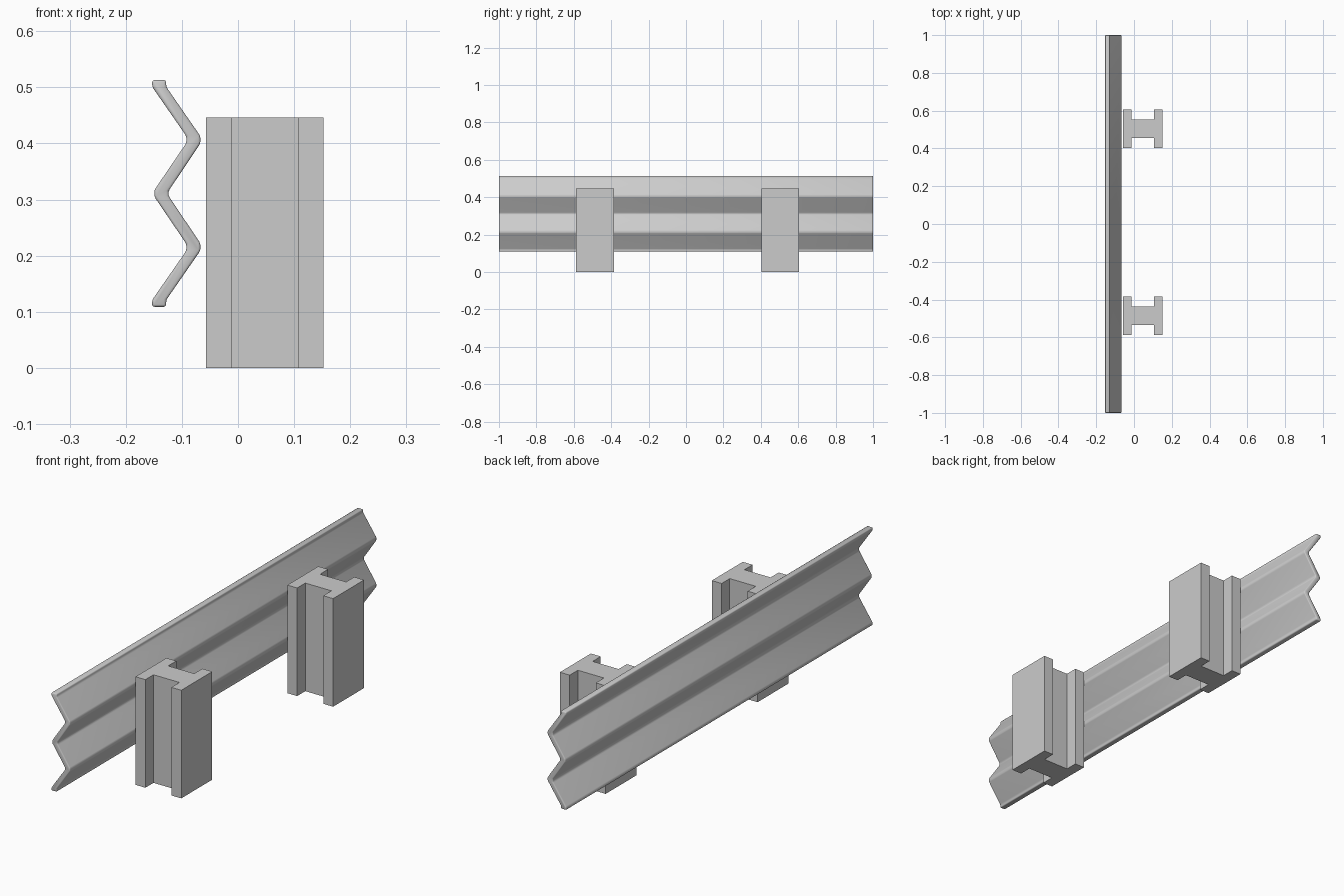
import bpy
import bmesh
import math

cube = bpy.data.objects.get("Cube")
if cube:
    bpy.data.objects.remove(cube, do_unlink=True)

# Galvanised grey used on every part
steel = bpy.data.materials.new("steel_grey")
steel.use_nodes = True
GREY = (0.6, 0.6, 0.6, 1)
steel.diffuse_color = GREY
steel.node_tree.nodes["Principled BSDF"].inputs["Base Color"].default_value = GREY


def prism(name, outline, offset):
    """Extrude a closed 3D outline along the offset vector."""
    bm = bmesh.new()
    face = bm.faces.new([bm.verts.new(p) for p in outline])
    result = bmesh.ops.extrude_face_region(bm, geom=[face])
    moved = [v for v in result["geom"] if isinstance(v, bmesh.types.BMVert)]
    bmesh.ops.translate(bm, verts=moved, vec=offset)
    bmesh.ops.recalc_face_normals(bm, faces=bm.faces)
    mesh = bpy.data.meshes.new(name)
    bm.to_mesh(mesh)
    bm.free()
    mesh.materials.append(steel)
    obj = bpy.data.objects.new(name, mesh)
    bpy.context.collection.objects.link(obj)
    return obj


# Corrugated rail: upper half of each side, mirrored about the middle height
MID = 0.311
upper_front = [(-0.128, 0.202), (-0.128, 0.190), (-0.067, 0.102),
               (-0.067, 0.089), (-0.124, 0.004)]
upper_back = [(-0.153, 0.202), (-0.153, 0.190), (-0.092, 0.102),
              (-0.092, 0.090), (-0.149, 0.006)]


def both_halves(side):
    return side + [(x, -z) for x, z in reversed(side)]


section = both_halves(upper_front) + both_halves(upper_back)[::-1]
rail = prism("rail", [(x, -1, MID + z) for x, z in section], (0, 2, 0))
bevel = rail.modifiers.new("rounded_edges", "BEVEL")
bevel.width = 0.004
bevel.segments = 2
bevel.limit_method = "ANGLE"
bevel.angle_limit = math.radians(20)
bpy.ops.object.select_all(action="DESELECT")
rail.select_set(True)
bpy.context.view_layer.objects.active = rail
bpy.ops.object.shade_smooth()

# I-beam posts: two flanges joined by a web
FLANGE, WEB, HEIGHT = 0.101, 0.048, 0.446
half_beam = [(-0.057, FLANGE), (-0.012, FLANGE), (-0.012, WEB),
             (0.107, WEB), (0.107, FLANGE), (0.152, FLANGE)]
beam = half_beam + [(x, -y) for x, y in reversed(half_beam)]
for name, centre in (("front_post", -0.486), ("back_post", 0.504)):
    prism(name, [(x, centre + y, 0) for x, y in beam], (0, 0, HEIGHT))
